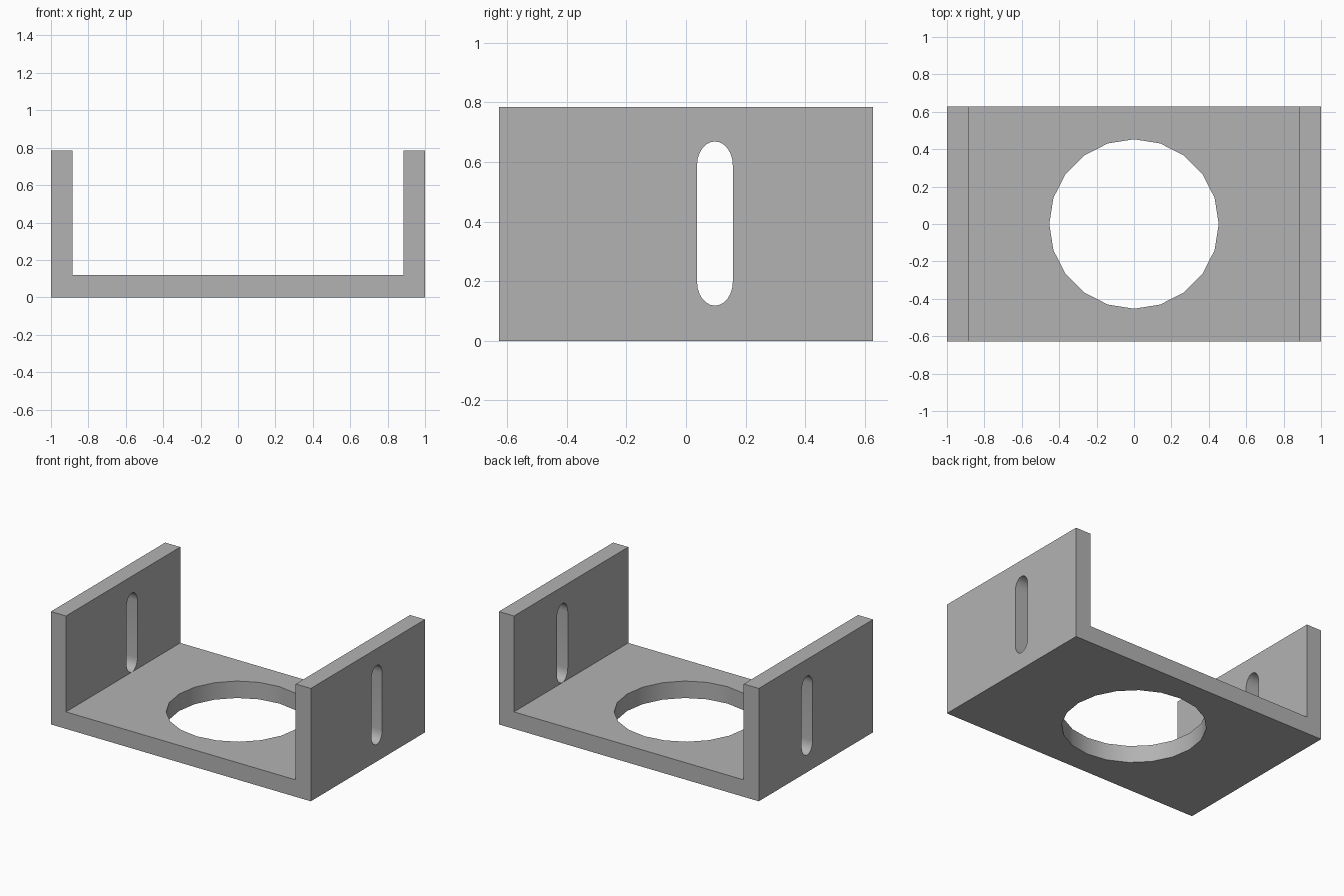
import bpy, bmesh
from math import cos, sin, pi

cube = bpy.data.objects.get("Cube")
if cube:
    bpy.data.objects.remove(cube)

HALF_X, HALF_Y, HEIGHT, WALL, BASE = 1.0, 0.628, 0.785, 0.116, 0.118
HOLE_R = 0.453
SLOT_Y, SLOT_RY, SLOT_RZ, SLOT_LOW, SLOT_HIGH = 0.097, 0.06, 0.08, 0.118, 0.669

grey = bpy.data.materials.new("plain grey")
grey.use_nodes = True
colour = (0.45, 0.45, 0.45, 1)
grey.diffuse_color = colour
grey.node_tree.nodes["Principled BSDF"].inputs["Base Color"].default_value = colour


def prism(name, outline, direction):
    """Extrude a closed outline of 3D points along a direction."""
    bm = bmesh.new()
    face = bm.faces.new([bm.verts.new(p) for p in outline])
    new = bmesh.ops.extrude_face_region(bm, geom=[face])["geom"]
    verts = [g for g in new if isinstance(g, bmesh.types.BMVert)]
    bmesh.ops.translate(bm, vec=direction, verts=verts)
    bmesh.ops.recalc_face_normals(bm, faces=bm.faces)
    mesh = bpy.data.meshes.new(name)
    bm.to_mesh(mesh)
    bm.free()
    mesh.materials.append(grey)
    obj = bpy.data.objects.new(name, mesh)
    bpy.context.collection.objects.link(obj)
    return obj


# U-shaped bracket body
inner = HALF_X - WALL
profile = [(-HALF_X, 0), (HALF_X, 0), (HALF_X, HEIGHT), (inner, HEIGHT),
           (inner, BASE), (-inner, BASE), (-inner, HEIGHT), (-HALF_X, HEIGHT)]
bracket = prism("bracket", [(x, -HALF_Y, z) for x, z in profile], (0, 2 * HALF_Y, 0))

# Round opening in the base
ring = [(HOLE_R * cos(i * pi / 10), HOLE_R * sin(i * pi / 10), -0.2) for i in range(20)]
cutters = [prism("base_hole_cutter", ring, (0, 0, 0.5))]

# Vertical slot with rounded ends in each side wall
N = 12
slot = []
for centre, start in ((SLOT_HIGH - SLOT_RZ, 0), (SLOT_LOW + SLOT_RZ, pi)):
    for i in range(N + 1):
        a = start + pi * i / N
        slot.append((SLOT_Y + SLOT_RY * cos(a), centre + SLOT_RZ * sin(a)))
for side, x in (("left", inner - 0.1), ("right", -HALF_X - 0.1)):
    cutters.append(prism(side + "_slot_cutter", [(x, y, z) for y, z in slot],
                         (WALL + 0.2, 0, 0)))

# Cut the openings
bpy.ops.object.select_all(action='DESELECT')
bracket.select_set(True)
bpy.context.view_layer.objects.active = bracket
for cutter in cutters:
    mod = bracket.modifiers.new(cutter.name, 'BOOLEAN')
    mod.operation = 'DIFFERENCE'
    mod.solver = 'EXACT'
    mod.object = cutter
    bpy.ops.object.modifier_apply(modifier=mod.name)
    bpy.data.objects.remove(cutter)

bpy.ops.object.shade_smooth_by_angle()
